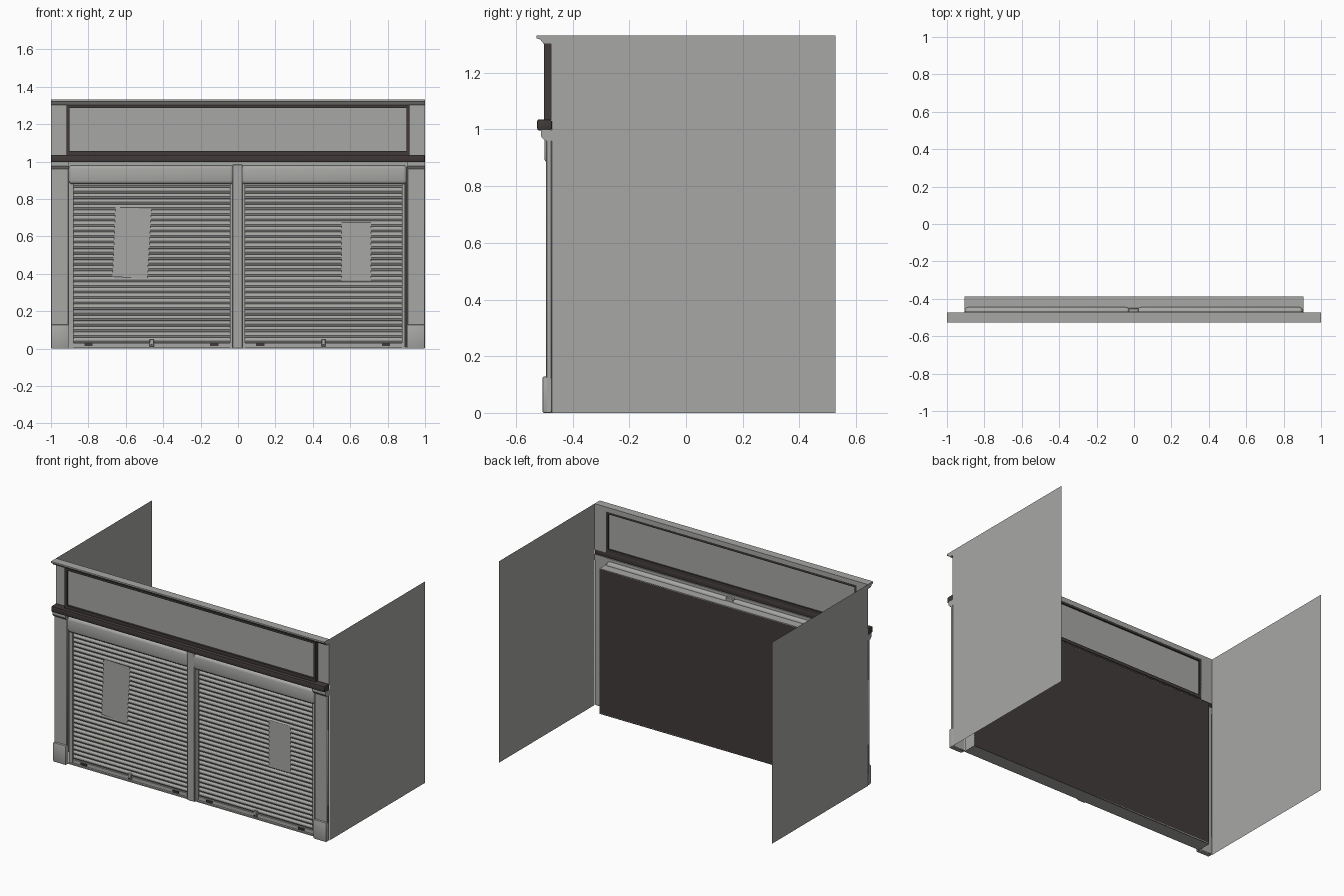
import bpy, bmesh, math

if "Cube" in bpy.data.objects:
    bpy.data.objects.remove(bpy.data.objects["Cube"])


def material(name, rgb):
    m = bpy.data.materials.new(name)
    m.diffuse_color = (*rgb, 1)
    m.use_nodes = True
    m.node_tree.nodes["Principled BSDF"].inputs["Base Color"].default_value = m.diffuse_color
    return m


GREY = material("concrete grey", (0.39, 0.39, 0.375))
DARK = material("dark brown", (0.052, 0.043, 0.041))


def finish(name, bm, mat, smooth=False):
    me = bpy.data.meshes.new(name)
    bm.to_mesh(me)
    bm.free()
    me.materials.append(mat)
    ob = bpy.data.objects.new(name, me)
    bpy.context.collection.objects.link(ob)
    if smooth:
        bpy.ops.object.select_all(action='DESELECT')
        ob.select_set(True)
        bpy.context.view_layer.objects.active = ob
        bpy.ops.object.shade_smooth_by_angle(angle=math.radians(40))
    return ob


def box(name, x, y, z, mat=GREY, bevel=0, segments=2):
    """Box from (min, max) ranges with optional rounded edges."""
    bm = bmesh.new()
    bmesh.ops.create_cube(bm, size=1)
    for v in bm.verts:
        v.co = [r[0] + (c + 0.5) * (r[1] - r[0]) for c, r in zip(v.co, (x, y, z))]
    if bevel:
        bmesh.ops.bevel(bm, geom=bm.edges[:], offset=bevel, segments=segments,
                        profile=0.5, affect='EDGES')
    return finish(name, bm, mat, bool(bevel))


def extrude_x(name, profile, x, mat=GREY, closed=True):
    """Sweep a (y, z) profile along x."""
    bm = bmesh.new()
    a, b = [[bm.verts.new((xx, py, pz)) for py, pz in profile] for xx in x]
    n = len(profile)
    for i in range(n if closed else n - 1):
        j = (i + 1) % n
        bm.faces.new((a[i], a[j], b[j], b[i]))
    if closed:
        bm.faces.new(a)
        bm.faces.new(b[::-1])
        bmesh.ops.recalc_face_normals(bm, faces=bm.faces[:])
    return finish(name, bm, mat)


def sheet(name, points, mat=GREY):
    bm = bmesh.new()
    bm.faces.new([bm.verts.new(p) for p in points])
    return finish(name, bm, mat)


BACK = -0.473   # plane of the facade's rear side
REAR = -0.388   # plane of the dark backing panel
W = 0.905       # half width of the opening

for s, side in ((-1, "left"), (1, "right")):
    def span(p, q):
        return tuple(sorted((s * p, s * q)))

    # side walls
    pts = [(s, BACK, 0), (s, 0.527, 0), (s, 0.527, 1.332), (s, BACK, 1.332)]
    sheet(side + "_side_wall", pts if s > 0 else pts[::-1])
    # pilaster with base, capital and upper plate
    box(side + "_pilaster", span(W, 1), (-0.494, BACK), (0, 0.97), GREY, 0.004, 1)
    box(side + "_pilaster_base", span(W, 1), (-0.507, BACK), (0, 0.128), GREY, 0.006)
    extrude_x(side + "_capital", [(BACK, 0.998), (-0.512, 0.998), (-0.512, 0.976),
                                  (-0.498, 0.96), (BACK, 0.96)], span(W, 1))
    box(side + "_upper_plate", span(0.915, 1), (-0.476, BACK), (1.03, 1.305))
    # jamb returning to the backing panel
    box(side + "_jamb", span(W - 0.004, W), (BACK, REAR), (0, 0.96))

# cornice along the top
extrude_x("cornice", [(BACK, 1.332), (-0.527, 1.332), (-0.527, 1.322), (-0.515, 1.318),
                      (-0.502, 1.302), (BACK, 1.302)], (-1, 1))

# sign panel and its frame
box("sign_panel", (-0.91, 0.91), (-0.487, -0.483), (1.035, 1.303))
for s, side in ((-1, "left"), (1, "right")):
    xs = sorted((s * 0.902, s * 0.918))
    box(side + "_sign_frame", xs, (-0.501, BACK), (1.035, 1.303), DARK)
box("top_sign_frame", (-0.902, 0.902), (-0.501, BACK), (1.288, 1.303), DARK)
box("bottom_sign_frame", (-0.902, 0.902), (-0.501, BACK), (1.035, 1.056), DARK)

# dark beam and lintel below it
box("beam", (-1, 1), (-0.525, BACK), (0.997, 1.036), DARK, 0.006)
box("lintel", (-W, W), (-0.482, -0.468), (0.955, 0.998))

# backing box behind the shutters
box("backing_panel", (-W, W), (REAR - 0.003, REAR), (0, 0.96), DARK)
box("backing_top", (-W, W), (BACK, REAR), (0.956, 0.961))
box("threshold", (-W, W), (-0.48, REAR), (0, 0.008))

# centre post
box("centre_post", (-0.03, 0.025), (-0.492, -0.45), (0, 0.985), GREY, 0.004, 1)

# curved slat profile, from bottom to top
SLATS, Z0, Z1 = 29, 0.03, 0.89
pitch = (Z1 - Z0) / SLATS
slat_profile = []
for i in range(SLATS):
    for t, depth in ((0, 0), (0.12, 0.004), (0.4, 0.0085), (0.7, 0.007), (0.92, 0.001)):
        slat_profile.append((-0.455 - depth, Z0 + (i + t) * pitch))
slat_profile.append((-0.455, Z1))

for side, x0, x1, hood in (("left", -0.88, -0.042, (-0.905, -0.024)),
                           ("right", 0.038, 0.878, (0.019, 0.902))):
    # shutter, guide rails and roller housing
    extrude_x(side + "_shutter", slat_profile[::-1], (x1, x0), GREY, closed=False)
    box(side + "_bottom_bar", (x0, x1), (-0.467, -0.45), (0.008, 0.031))
    for k, (p, q) in enumerate(((x0 - 0.02, x0), (x1, x1 + 0.014))):
        box(f"{side}_rail_{k}", (p, q), (-0.473, -0.445), (0.008, 0.89))
    box(side + "_roller_housing", hood, (-0.5, -0.445), (0.88, 0.98), GREY, 0.018, 3)
    # dark handles and centre lock
    mid = (x0 + x1) / 2
    for k, hx in enumerate((mid - 0.339, mid + 0.334)):
        box(f"{side}_handle_{k}", (hx - 0.022, hx + 0.022), (-0.474, -0.465),
            (0.014, 0.027), DARK)
    box(side + "_lock", (mid - 0.011, mid + 0.011), (-0.478, -0.46), (0.01, 0.052),
        GREY, 0.003, 1)
    box(side + "_lock_slot", (mid - 0.005, mid + 0.005), (-0.48, -0.477),
        (0.018, 0.024), DARK)

# paper notices on the shutters
for name, corners in (
        ("left_notice", ((-0.671, 0.385), (-0.484, 0.374), (-0.463, 0.749), (-0.655, 0.754))),
        ("right_notice", ((0.553, 0.365), (0.71, 0.365), (0.71, 0.675), (0.553, 0.675)))):
    sheet(name, [(x, -0.467, z) for x, z in corners])
